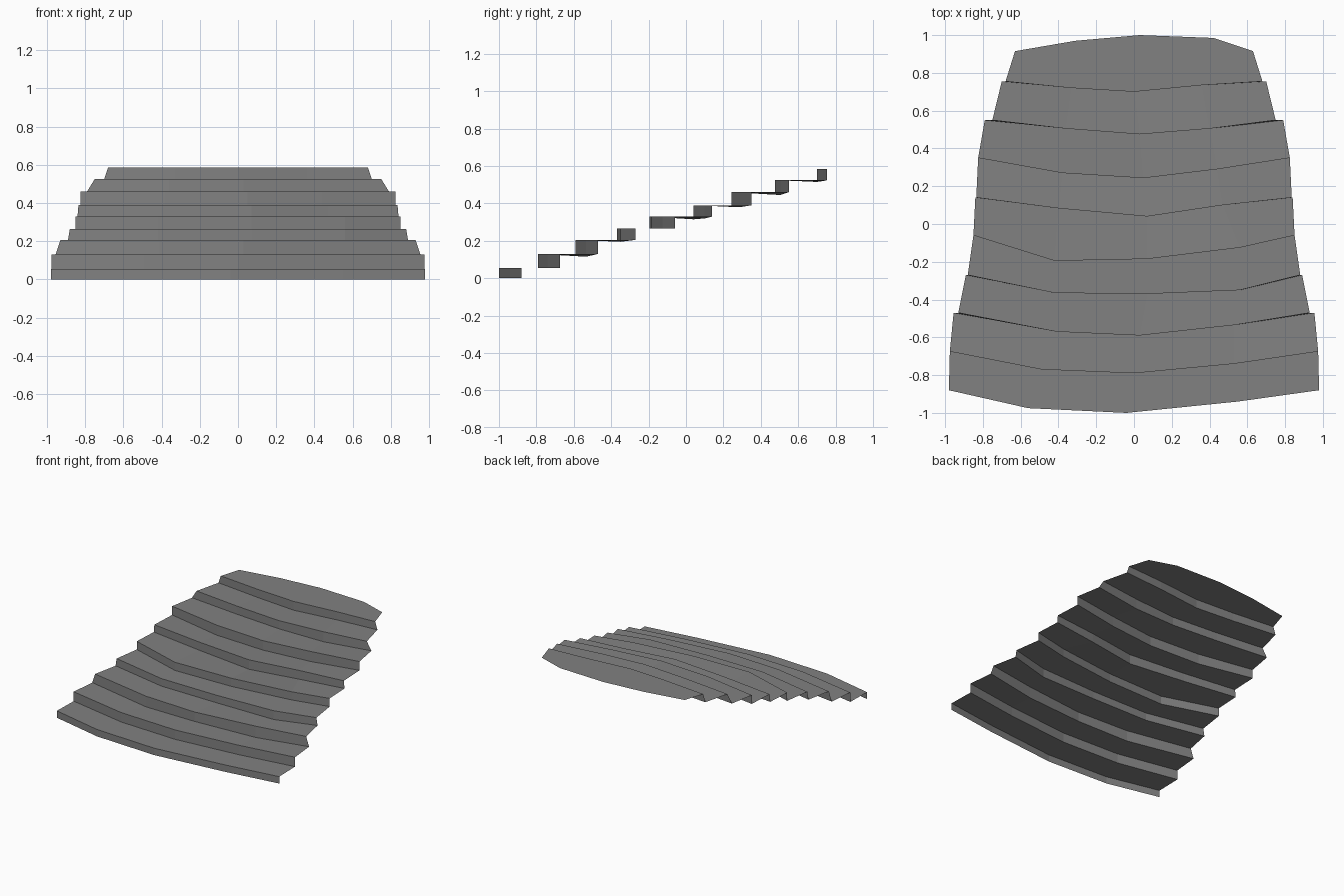
import bpy
import bmesh

cube = bpy.data.objects.get("Cube")
if cube:
    bpy.data.objects.remove(cube, do_unlink=True)

# Plain stone grey for the whole flight
stone = bpy.data.materials.new("stone_grey")
stone.use_nodes = True
colour = (0.22, 0.22, 0.22, 1.0)
stone.diffuse_color = colour
stone.node_tree.nodes["Principled BSDF"].inputs["Base Color"].default_value = colour

# Each nosing: half width at riser foot, half width at riser top, y of both ends,
# height of the riser foot, then three inner bow points (x, y)
nosings = [
    (.98, .98, -.88, 0, [(-.56, -.975), (-.04, -1), (.55, -.94)]),
    (.975, .975, -.675, .055, [(-.49, -.77), (0, -.79), (.53, -.74)]),
    (.955, .93, -.47, .13, [(-.41, -.57), (.03, -.59), (.53, -.535)]),
    (.89, .88, -.27, .205, [(-.42, -.365), (.07, -.37), (.56, -.35)]),
    (.85, .85, -.06, .265, [(-.42, -.195), (.07, -.185), (.56, -.125)]),
    (.84, .835, .14, .33, [(-.4, .083), (.07, .04), (.47, .1)]),
    (.825, .825, .35, .39, [(-.38, .27), (.05, .243), (.44, .29)]),
    (.79, .75, .55, .46, [(-.36, .505), (.03, .475), (.4, .505)]),
    (.7, .68, .755, .525, [(-.33, .72), (0, .7), (.36, .735)]),
    (.63, .63, .915, .585, [(-.31, .97), (.03, 1), (.42, .985)]),
]

# Slight wear at the back of some treads, for the three inner points
wear = {2: (.01, 0, .015), 3: (0, 0, .01), 5: (.005, .015, .01),
        6: (.01, .005, .01), 7: (0, 0, .015), 8: (.005, .01, .005)}


def bowed_line(index, at_top):
    """Five points across the flight, at the foot or the top of a riser."""
    foot, top, end_y, z, inner = nosings[index]
    half = top if at_top else foot
    height = nosings[index + 1][3] if at_top else z
    dips = (0, 0, 0) if at_top else wear.get(index, (0, 0, 0))
    middle = [(x, y, height - dip) for (x, y), dip in zip(inner, dips)]
    return [(-half, end_y, height), *middle, (half, end_y, height)]


def build_step(index):
    """A riser and its tread as one open folded sheet."""
    bm = bmesh.new()
    lines = [bowed_line(index, False), bowed_line(index, True),
             bowed_line(index + 1, False)]
    rows = [[bm.verts.new(point) for point in line] for line in lines]
    for low, high in zip(rows, rows[1:]):
        for i in range(len(low) - 1):
            bm.faces.new((low[i], low[i + 1], high[i + 1], high[i]))
    mesh = bpy.data.meshes.new(f"step_{index + 1}")
    bm.to_mesh(mesh)
    bm.free()
    mesh.materials.append(stone)
    step = bpy.data.objects.new(mesh.name, mesh)
    bpy.context.collection.objects.link(step)


# Nine steps, from the bottom to the landing
for number in range(len(nosings) - 1):
    build_step(number)
